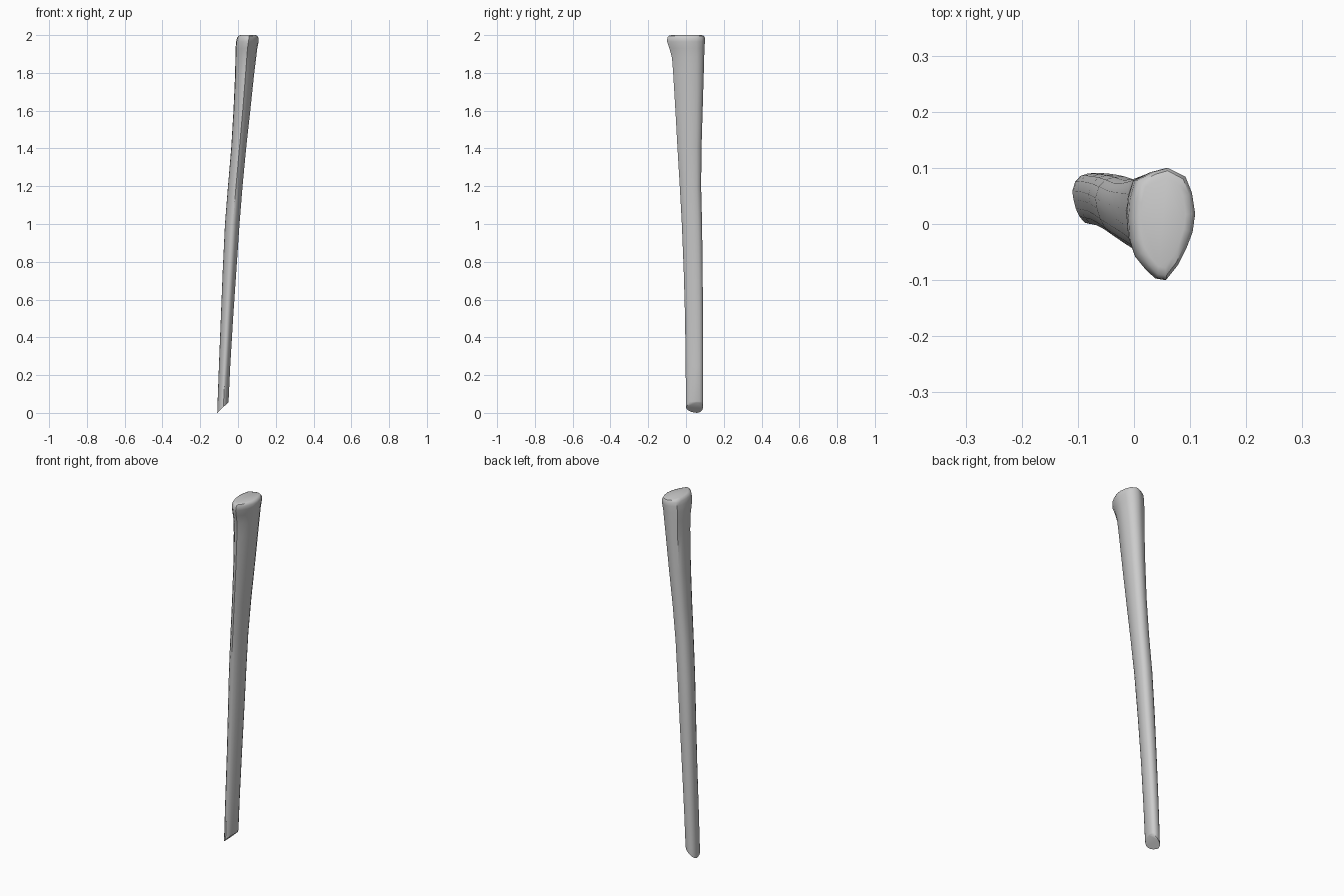
import bpy, bmesh

if "Cube" in bpy.data.objects:
    bpy.data.objects.remove(bpy.data.objects["Cube"])

# Cross-section outlines, normalised to a -1..1 box, counter-clockwise from the front ridge
TOP = [(.1, -1), (.45, -.75), (.72, -.45), (.92, -.15), (1, .18), (.9, .55), (.7, .84), (.15, 1),
       (-.3, .93), (-.8, .78), (-.95, .45), (-1, .1), (-.95, -.3), (-.8, -.58), (-.5, -.8), (-.2, -.97)]
SHAFT = [(.1, -1), (.42, -.88), (.68, -.58), (.88, -.2), (1, .2), (.97, .6), (.75, .88), (.35, 1),
         (-.1, .98), (-.5, .9), (-.82, .68), (-1, .3), (-.92, -.05), (-.78, -.4), (-.55, -.72), (-.22, -.95)]

# Stations: z, x min, x max, y min, y max, share of the top outline
STATIONS = [(.06, -.108, -.05, 0, .091, 0), (.25, -.101, -.041, -.002, .091, 0),
            (.5, -.091, -.026, -.005, .09, 0), (.75, -.081, -.009, -.012, .088, 0),
            (1.0, -.069, .008, -.022, .085, .1), (1.2, -.053, .024, -.033, .08, .2),
            (1.4, -.036, .043, -.045, .082, .4), (1.6, -.024, .065, -.056, .088, .6),
            (1.8, -.015, .086, -.068, .094, .8), (1.88, -.014, .096, -.074, .096, .9),
            (1.93, -.013, .102, -.088, .098, 1), (1.965, -.01, .109, -.1, .1, 1),
            (1.985, -.005, .109, -.099, .1, 1), (1.996, .002, .103, -.092, .095, 1),
            (2.0, .012, .092, -.078, .083, 1)]


def section(x0, x1, y0, y1, t):
    pts = []
    for (ax, ay), (bx, by) in zip(SHAFT, TOP):
        u, v = ax + (bx - ax) * t, ay + (by - ay) * t
        pts.append(((x0 + x1) / 2 + u * (x1 - x0) / 2, (y0 + y1) / 2 + v * (y1 - y0) / 2))
    return pts


bm = bmesh.new()
rings = []
# Slanted cut at the lower end, then the lofted shaft and flared head
x0, x1 = -.11, -.052
rings.append([bm.verts.new((x, y, .055 * (x - x0) / (x1 - x0)))
              for x, y in section(x0, x1, 0, .09, 0)])
for z, *box, t in STATIONS:
    rings.append([bm.verts.new((x, y, z)) for x, y in section(*box, t)])
for a, b in zip(rings, rings[1:]):
    for i in range(len(a)):
        j = (i + 1) % len(a)
        bm.faces.new((a[i], a[j], b[j], b[i]))
bm.faces.new(rings[0][::-1])
bm.faces.new(rings[-1])
bmesh.ops.recalc_face_normals(bm, faces=bm.faces)

mesh = bpy.data.meshes.new("bone_shaft")
bm.to_mesh(mesh)
bm.free()
bone = bpy.data.objects.new("bone_shaft", mesh)
bpy.context.collection.objects.link(bone)
bpy.context.view_layer.objects.active = bone
bone.select_set(True)
bpy.ops.object.shade_smooth_by_angle(angle=0.75)
